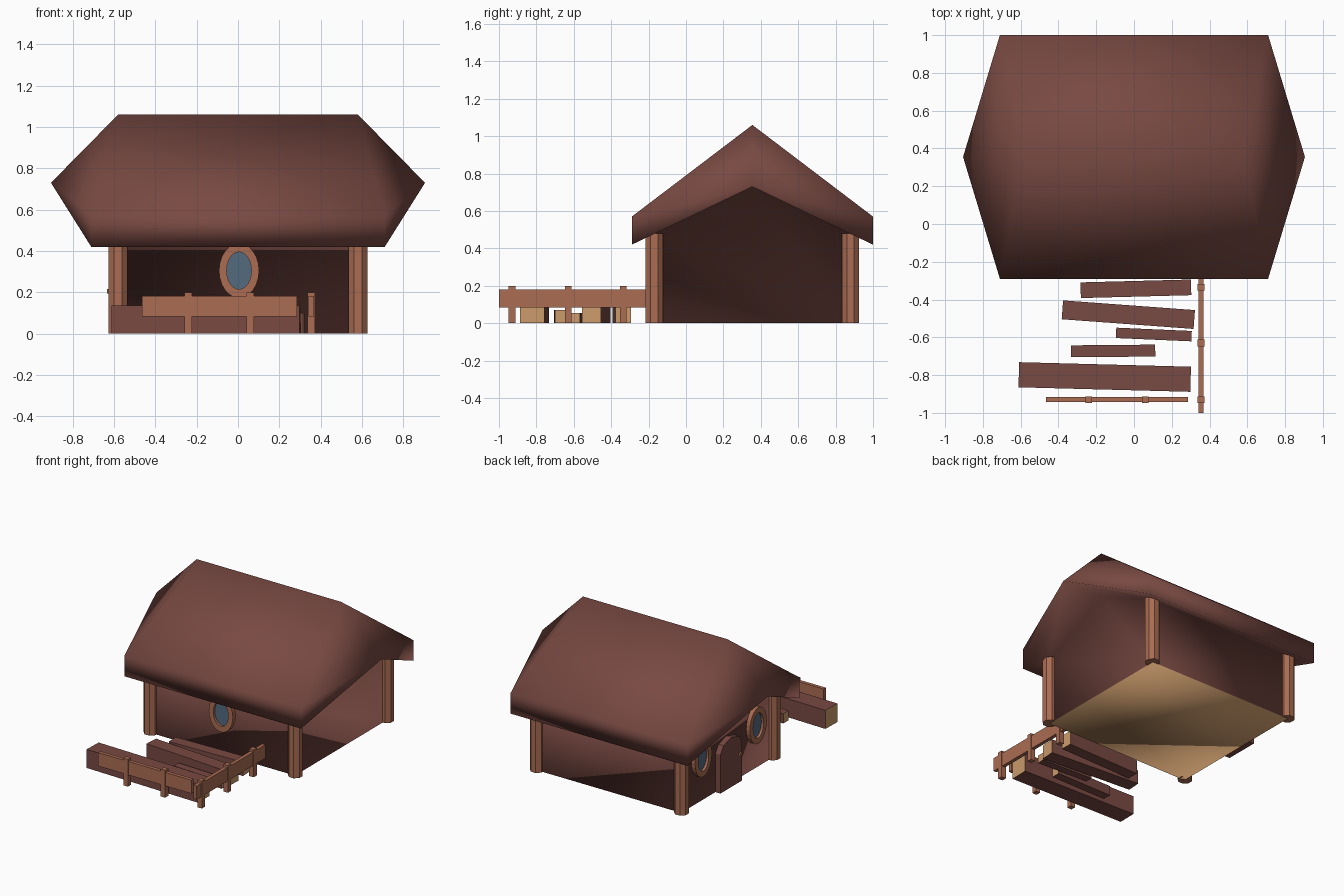
import bpy, bmesh, math
from mathutils import Vector, Matrix

if "Cube" in bpy.data.objects:
    bpy.data.objects.remove(bpy.data.objects["Cube"])

YC = 0.355  # y of the ridge


def mat(name, rgb):
    m = bpy.data.materials.new(name)
    m.diffuse_color = (*rgb, 1)
    m.use_nodes = True
    m.node_tree.nodes["Principled BSDF"].inputs["Base Color"].default_value = m.diffuse_color
    return m


DARK = mat("dark brown wood", (0.19, 0.067, 0.055))
WARM = mat("warm brown wood", (0.40, 0.15, 0.085))
TAN = mat("cut tan wood", (0.60, 0.33, 0.15))
GLASS = mat("blue glass", (0.085, 0.145, 0.21))


def finish(bm, name, mats, smooth=False):
    bmesh.ops.recalc_face_normals(bm, faces=bm.faces)
    me = bpy.data.meshes.new(name)
    for f in bm.faces:
        f.smooth = smooth
    bm.to_mesh(me)
    bm.free()
    for m in mats:
        me.materials.append(m)
    ob = bpy.data.objects.new(name, me)
    bpy.context.collection.objects.link(ob)
    return ob


def box(name, center, size, mats, turn=0, ends=False):
    bm = bmesh.new()
    bmesh.ops.create_cube(bm, size=1)
    if ends:  # sawn ends in the second colour
        for f in bm.faces:
            f.material_index = int(abs(f.normal.x) > 0.5)
    M = (Matrix.Translation(center) @ Matrix.Rotation(turn, 4, 'Z')
         @ Matrix.Diagonal((*size, 1)))
    bm.transform(M)
    return finish(bm, name, mats)


# house: walls, overhanging hipped roof and floor as one soft-shaded shell
def house():
    bm = bmesh.new()
    cache = {}

    def v(x, y, z):
        k = (x, y, z)
        if k not in cache:
            cache[k] = bm.verts.new((x, YC + y, z))
        return cache[k]

    def pts(sx, sy):
        return dict(
            ridge=v(sx * 0.58, 0, 1.06), tip=v(sx * 0.905, 0, 0.73),
            top=v(sx * 0.71, sy * 0.645, 0.57), low=v(sx * 0.71, sy * 0.645, 0.42),
            peak=v(sx * 0.58, 0, 0.73), wall=v(sx * 0.58, sy * 0.53, 0.475),
            foot=v(sx * 0.58, sy * 0.53, 0.0))

    for sy in (-1, 1):
        a, b = pts(-1, sy), pts(1, sy)
        for p, q in (("ridge", "top"), ("top", "low"), ("low", "wall"), ("wall", "foot")):
            bm.faces.new((a[p], b[p], b[q], a[q]))
        for s in (a, b):
            bm.faces.new((s["ridge"], s["tip"], s["top"]))
            bm.faces.new((s["tip"], s["low"], s["top"]))
            bm.faces.new((s["tip"], s["peak"], s["wall"], s["low"]))
    for sx in (-1, 1):
        a, b = pts(sx, -1), pts(sx, 1)
        bm.faces.new((a["foot"], b["foot"], b["wall"], a["peak"], a["wall"]))
    c = [pts(*s)["foot"] for s in ((-1, -1), (1, -1), (1, 1), (-1, 1))]
    bm.faces.new(c).material_index = 1
    finish(bm, "house_walls_and_roof", [DARK, TAN], True)


house()

# corner posts, eight sided
for sx, xn in ((-1, "left"), (1, "right")):
    for sy, yn in ((-1, "front"), (1, "back")):
        bm = bmesh.new()
        bmesh.ops.create_cone(bm, cap_ends=True, segments=8, radius1=0.05,
                              radius2=0.05, depth=0.48)
        bm.transform(Matrix.Translation((sx * 0.58, YC + sy * 0.525, 0.24))
                     @ Matrix.Rotation(math.pi / 8, 4, 'Z'))
        finish(bm, f"{yn}_{xn}_post", [WARM])


# oval windows, built facing -y then turned onto their wall
def window(name, M, n=24):
    def ring(bm, rx, rz, y):
        return [bm.verts.new((rx * math.cos(t), y, rz * math.sin(t)))
                for t in (2 * math.pi * i / n for i in range(n))]
    bm = bmesh.new()
    rings = [ring(bm, *r) for r in ((0.097, 0.132, 0.01), (0.097, 0.132, -0.03),
                                    (0.06, 0.09, -0.03), (0.06, 0.09, 0.01))]
    for k in range(4):
        a, b = rings[k], rings[(k + 1) % 4]
        for i in range(n):
            j = (i + 1) % n
            bm.faces.new((a[i], a[j], b[j], b[i]))
    bm.transform(M)
    finish(bm, name + "_frame", [WARM])
    bm = bmesh.new()
    a, b = ring(bm, 0.062, 0.092, -0.003), ring(bm, 0.062, 0.092, -0.012)
    bm.faces.new(a)
    bm.faces.new(b)
    for i in range(n):
        j = (i + 1) % n
        bm.faces.new((a[i], a[j], b[j], b[i]))
    bm.transform(M)
    finish(bm, name + "_glass", [GLASS])


window("front_window", Matrix.Translation((0.005, YC - 0.53, 0.305)))
side = Matrix.Rotation(-math.pi / 2, 4, 'Z')  # -y becomes -x
for nm, y in (("left_wall_front_window", 0.04), ("left_wall_back_window", 0.67)):
    window(nm, Matrix.Translation((-0.58, y, 0.32)) @ side)

# arched door with knob on the left wall
bm = bmesh.new()
outline = [(-0.125, 0.0), (0.125, 0.0), (0.125, 0.28), (0.09, 0.335),
           (0.0, 0.36), (-0.09, 0.335), (-0.125, 0.28)]
f = bm.faces.new([bm.verts.new((-0.57, 0.365 + y, z)) for y, z in outline])
ext = bmesh.ops.extrude_face_region(bm, geom=[f])
bmesh.ops.translate(bm, vec=(-0.05, 0, 0),
                    verts=[g for g in ext["geom"] if isinstance(g, bmesh.types.BMVert)])
finish(bm, "door", [DARK])
box("door_knob", (-0.627, 0.27, 0.205), (0.016, 0.02, 0.02), [WARM])

# loose planks of the front deck: x, y, length, width, height, turn in degrees
planks = [(0.01, -0.343, 0.585, 0.083, 0.10, 1.5), (-0.03, -0.48, 0.70, 0.10, 0.10, -4.2),
          (0.105, -0.585, 0.40, 0.055, 0.055, -2.5), (-0.11, -0.672, 0.445, 0.063, 0.07, 0.5),
          (-0.155, -0.81, 0.91, 0.133, 0.135, -1.5)]
for i, (x, y, l, w, h, t) in enumerate(planks):
    box(f"deck_plank_{i + 1}", (x, y, h / 2), (l, w, h), [DARK, TAN],
        math.radians(t), True)

# fence rails and posts
box("front_fence_rail", (-0.09, -0.93, 0.132), (0.75, 0.026, 0.098), [WARM])
box("side_fence_rail", (0.355, -0.605, 0.132), (0.026, 0.79, 0.098), [WARM])
for i, (x, y) in enumerate([(-0.24, -0.93), (0.06, -0.93), (0.355, -0.93),
                            (0.355, -0.63), (0.355, -0.335)]):
    box(f"fence_post_{i + 1}", (x, y, 0.099), (0.036, 0.036, 0.198), [WARM])
